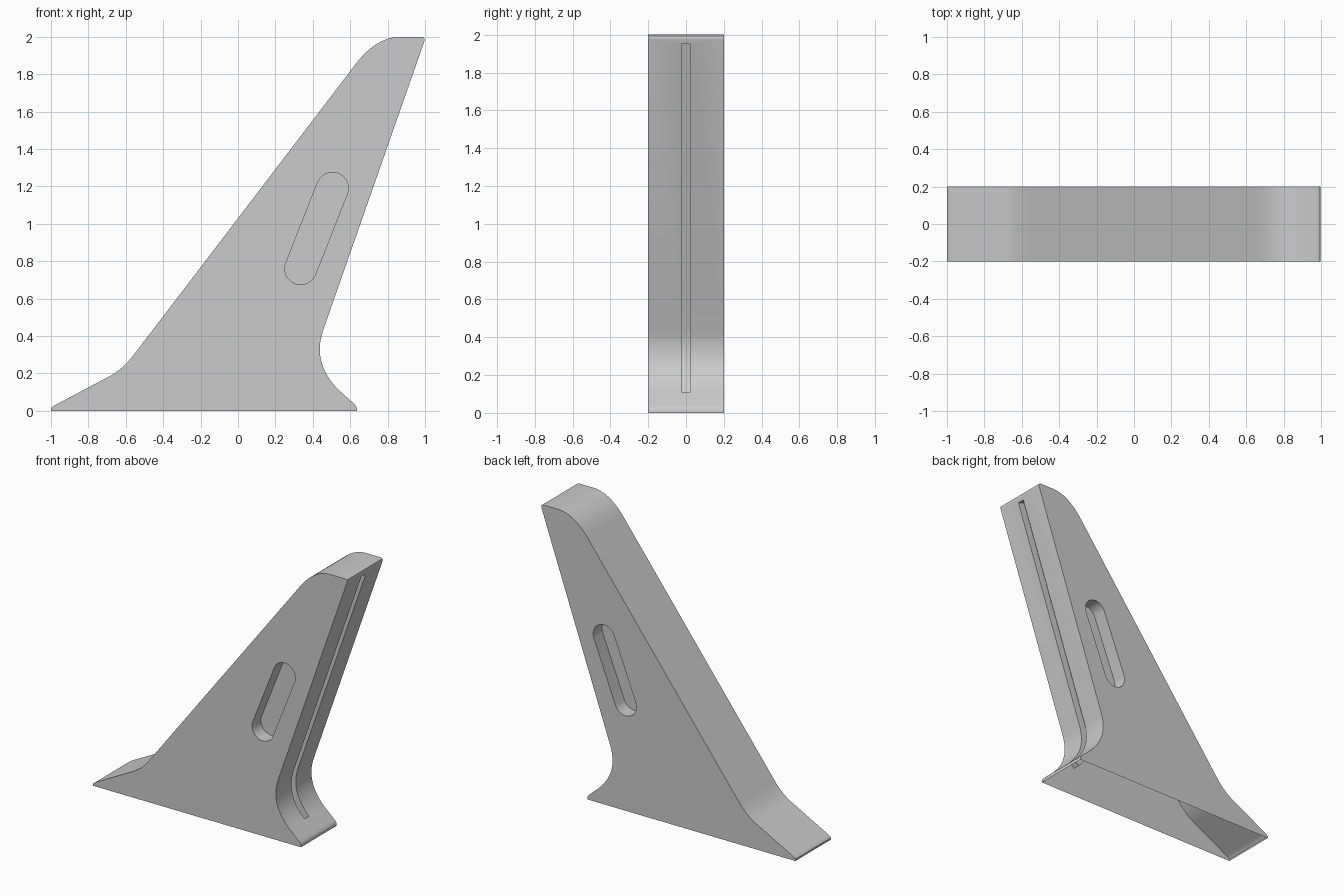
import bpy, bmesh, math
from mathutils import Vector

if "Cube" in bpy.data.objects:
    bpy.data.objects.remove(bpy.data.objects["Cube"])


def curve(a, c, b, n=10):
    """Rounded corner from a to b around control point c."""
    a, b, c = Vector(a), Vector(b), Vector(c)
    return [a * (1 - t) ** 2 + c * 2 * t * (1 - t) + b * t * t
            for t in (i / n for i in range(n + 1))]


def prism(name, pts, y0, y1):
    """Extrude an xz outline between two y values."""
    bm = bmesh.new()
    face = bm.faces.new([bm.verts.new((p[0], y0, p[1])) for p in pts])
    new = bmesh.ops.extrude_face_region(bm, geom=[face])["geom"]
    bmesh.ops.translate(bm, vec=(0, y1 - y0, 0),
                        verts=[v for v in new if isinstance(v, bmesh.types.BMVert)])
    bmesh.ops.recalc_face_normals(bm, faces=bm.faces)
    mesh = bpy.data.meshes.new(name)
    bm.to_mesh(mesh)
    bm.free()
    ob = bpy.data.objects.new(name, mesh)
    bpy.context.collection.objects.link(ob)
    return ob


# Side outline: sloped left edge, rounded top, concave heel on the right
heel = curve((.455, .43), (.394, .255), (.54, .11), 12)
outline = [Vector((-1, 0))]
outline += curve((-1, .012), (-.995, .022), (-.968, .036), 4)
outline += curve((-.69, .183), (-.617, .222), (-.56, .296))
outline += curve((.63, 1.855), (.74, 2), (.87, 2), 12)
outline += curve((.98, 2), (1.002, 2), (.996, 1.975), 4)
outline += heel
outline += curve((.615, .043), (.635, .025), (.635, .012), 4) + [Vector((.635, 0))]
body = prism("fin_body", outline, -.2, .2)

# Narrow groove that follows the right edge
path = [Vector((.987, 1.95))] + heel
inner, outer = [], []
for i, p in enumerate(path):
    d = (path[min(i + 1, len(path) - 1)] - path[max(i - 1, 0)]).normalized()
    n = Vector((-d.y, d.x))  # outward, path runs downward
    outer.append(p + n * .04)
    inner.append(p - n * .05)
cutters = [prism("groove_cutter", outer + inner[::-1], -.025, .025)]

# Slanted pocket on each side
hi, lo, r = Vector((.505, 1.19)), Vector((.335, .76)), .085
base = math.atan2(hi.y - lo.y, hi.x - lo.x) - math.pi / 2
slot = []
for centre, start in ((hi, base), (lo, base + math.pi)):
    for i in range(17):
        a = start + math.pi * i / 16
        slot.append(centre + Vector((math.cos(a), math.sin(a))) * r)
for s in (-1, 1):
    cutters.append(prism("pocket_cutter", slot, s * .1, s * .3))

bpy.context.view_layer.objects.active = body
body.select_set(True)
for c in cutters:
    mod = body.modifiers.new("cut", "BOOLEAN")
    mod.operation, mod.solver, mod.object = "DIFFERENCE", "EXACT", c
    bpy.ops.object.modifier_apply(modifier=mod.name)
for c in cutters:
    bpy.data.objects.remove(c, do_unlink=True)

# The underside is open
bm = bmesh.new()
bm.from_mesh(body.data)
under = [f for f in bm.faces if all(abs(v.co.z) < 1e-4 for v in f.verts)]
bmesh.ops.delete(bm, geom=under, context="FACES")
bm.to_mesh(body.data)
bm.free()
bpy.ops.object.shade_smooth_by_angle(angle=math.radians(30))
